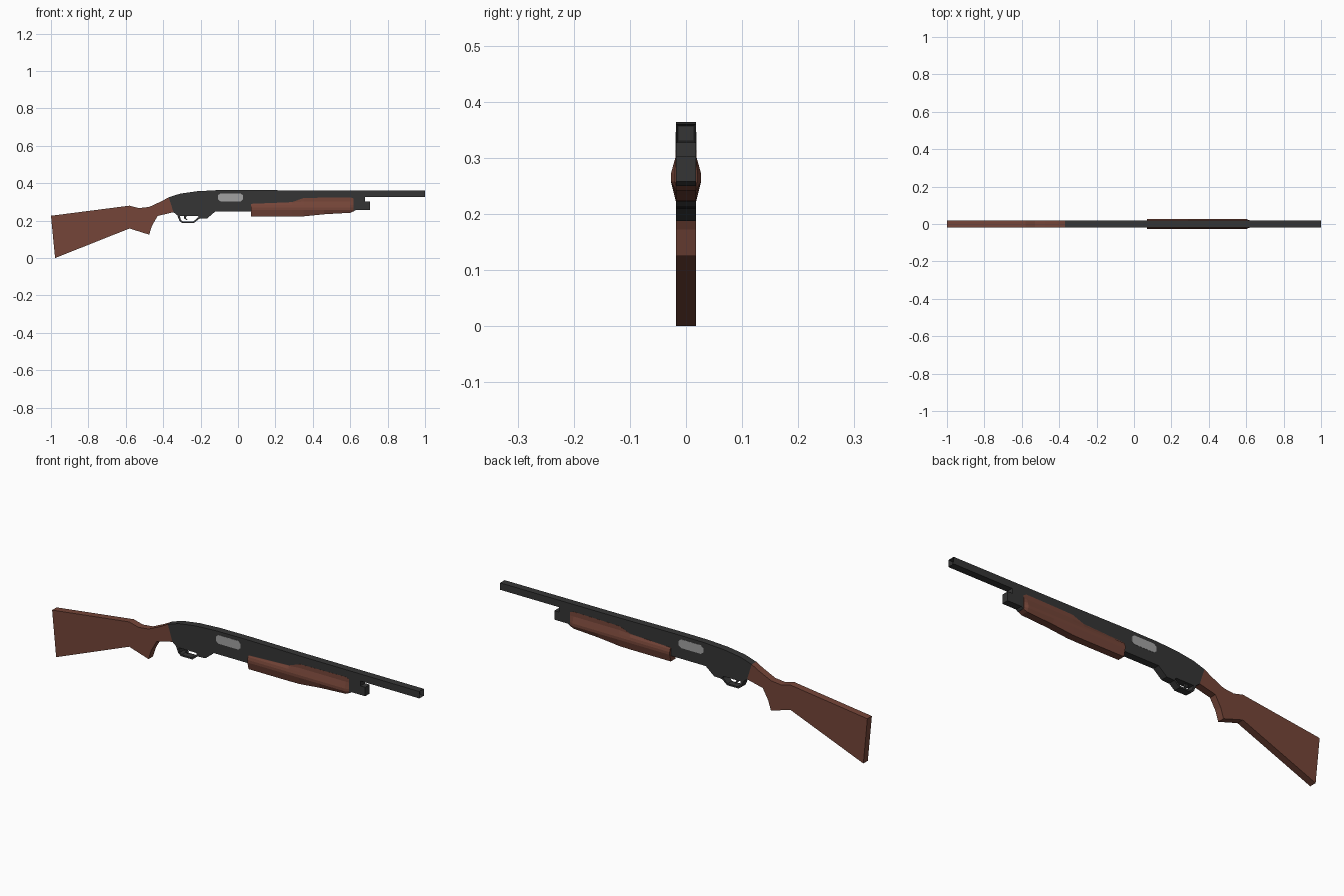
import bpy
import bmesh

if "Cube" in bpy.data.objects:
    bpy.data.objects.remove(bpy.data.objects["Cube"])

HALF = 0.0175  # half thickness of the flat body


def material(name, rgb):
    m = bpy.data.materials.new(name)
    m.diffuse_color = (*rgb, 1)
    m.use_nodes = True
    m.node_tree.nodes["Principled BSDF"].inputs["Base Color"].default_value = m.diffuse_color
    return m


WOOD = material("brown wood", (0.178, 0.060, 0.040))
STEEL = material("dark steel", (0.036, 0.036, 0.036))
SILVER = material("light grey metal", (0.36, 0.36, 0.36))


def finish(bm, name, mat):
    bmesh.ops.recalc_face_normals(bm, faces=bm.faces)
    big = [f for f in bm.faces if len(f.verts) > 4]
    bmesh.ops.triangulate(bm, faces=big)
    mesh = bpy.data.meshes.new(name)
    bm.to_mesh(mesh)
    bm.free()
    mesh.materials.append(mat)
    obj = bpy.data.objects.new(name, mesh)
    bpy.context.collection.objects.link(obj)
    return obj


def loft(rings, closed=False):
    """Skin equal-length rings of points; cap the ends or close the loop."""
    bm = bmesh.new()
    vs = [[bm.verts.new(p) for p in ring] for ring in rings]
    n = len(vs[0])
    pairs = list(zip(vs, vs[1:])) + ([(vs[-1], vs[0])] if closed else [])
    for a, b in pairs:
        for i in range(n):
            j = (i + 1) % n
            bm.faces.new((a[i], a[j], b[j], b[i]))
    if not closed:
        bm.faces.new(vs[0])
        bm.faces.new(vs[-1])
    bmesh.ops.recalc_face_normals(bm, faces=bm.faces)
    return bm


def slab(profile, half=HALF):
    """Extrude an x-z profile symmetrically in y."""
    return loft([[(x, y, z) for x, z in profile] for y in (-half, half)])


# Shoulder stock with grip
finish(slab([(-1, 0.226), (-0.978, 0), (-0.58, 0.158), (-0.475, 0.125),
             (-0.46, 0.172), (-0.43, 0.225), (-0.345, 0.245), (-0.37, 0.325),
             (-0.41, 0.303), (-0.475, 0.273), (-0.53, 0.267), (-0.58, 0.28)]),
       "stock", WOOD)

# Receiver, barrel and magazine tube share one flat outline
body = slab([(-0.37, 0.325), (-0.345, 0.245), (-0.32, 0.225), (-0.215, 0.225),
             (-0.205, 0.21), (-0.165, 0.212), (-0.12, 0.25), (0.62, 0.25),
             (0.63, 0.258), (0.705, 0.258), (0.705, 0.302), (0.68, 0.302),
             (0.68, 0.326), (1, 0.326), (1, 0.36), (0.36, 0.361),
             (0.05, 0.364), (-0.11, 0.363), (-0.22, 0.357), (-0.31, 0.344)])
# Muzzle bore
muzzle = [f for f in body.faces if f.calc_center_median().x > 0.99]
bmesh.ops.inset_region(body, faces=muzzle, thickness=0.005, depth=0)
bmesh.ops.translate(body, verts=list({v for f in muzzle for v in f.verts}),
                    vec=(-0.02, 0, 0))
finish(body, "receiver_and_barrel", STEEL)

# Trigger guard: a rectangular strip swept below the receiver
outer = [(-0.325, 0.228), (-0.313, 0.198), (-0.298, 0.187), (-0.236, 0.187),
         (-0.205, 0.212)]
inner = [(-0.312, 0.228), (-0.305, 0.203), (-0.294, 0.195), (-0.239, 0.195),
         (-0.213, 0.218)]
finish(loft([[(a, -HALF, b), (a, HALF, b), (c, HALF, d), (c, -HALF, d)]
             for (a, b), (c, d) in zip(outer, inner)]),
       "trigger_guard", STEEL)

# Trigger
finish(slab([(-0.29, 0.228), (-0.272, 0.228), (-0.279, 0.215),
             (-0.270, 0.204), (-0.277, 0.203), (-0.289, 0.214)], 0.006),
       "trigger", STEEL)

# Sliding fore-end: faceted bulging section, stepped along its length
rings = []
for x, top, bottom, k in [(0.07, 0.29, 0.222, 1), (0.29, 0.299, 0.222, 1),
                          (0.35, 0.321, 0.223, 1), (0.46, 0.323, 0.234, 1),
                          (0.60, 0.325, 0.242, 1), (0.618, 0.318, 0.25, 0.2)]:
    side = [(0.018, top), (0.0185, min(top - 0.002, 0.302)),
            (0.018 + 0.0055 * k, 0.284), (0.018 + 0.009 * k, 0.271),
            (0.018 + 0.009 * k, 0.258),
            (0.018, bottom)]
    rings.append([(x, y, z) for y, z in side] +
                 [(x, -y, z) for y, z in reversed(side)])
finish(loft(rings), "fore_end", WOOD)

# Ejection port plates, one on each side
port = [(-0.107, 0.314), (-0.094, 0.303), (0.014, 0.303), (0.027, 0.314),
        (0.027, 0.335), (0.014, 0.346), (-0.094, 0.346), (-0.107, 0.335)]
for side, s in (("front", -1), ("back", 1)):
    finish(loft([[(x, s * y, z) for x, z in port]
                 for y in (HALF - 0.001, HALF + 0.001)]),
           "ejection_port_" + side, SILVER)
